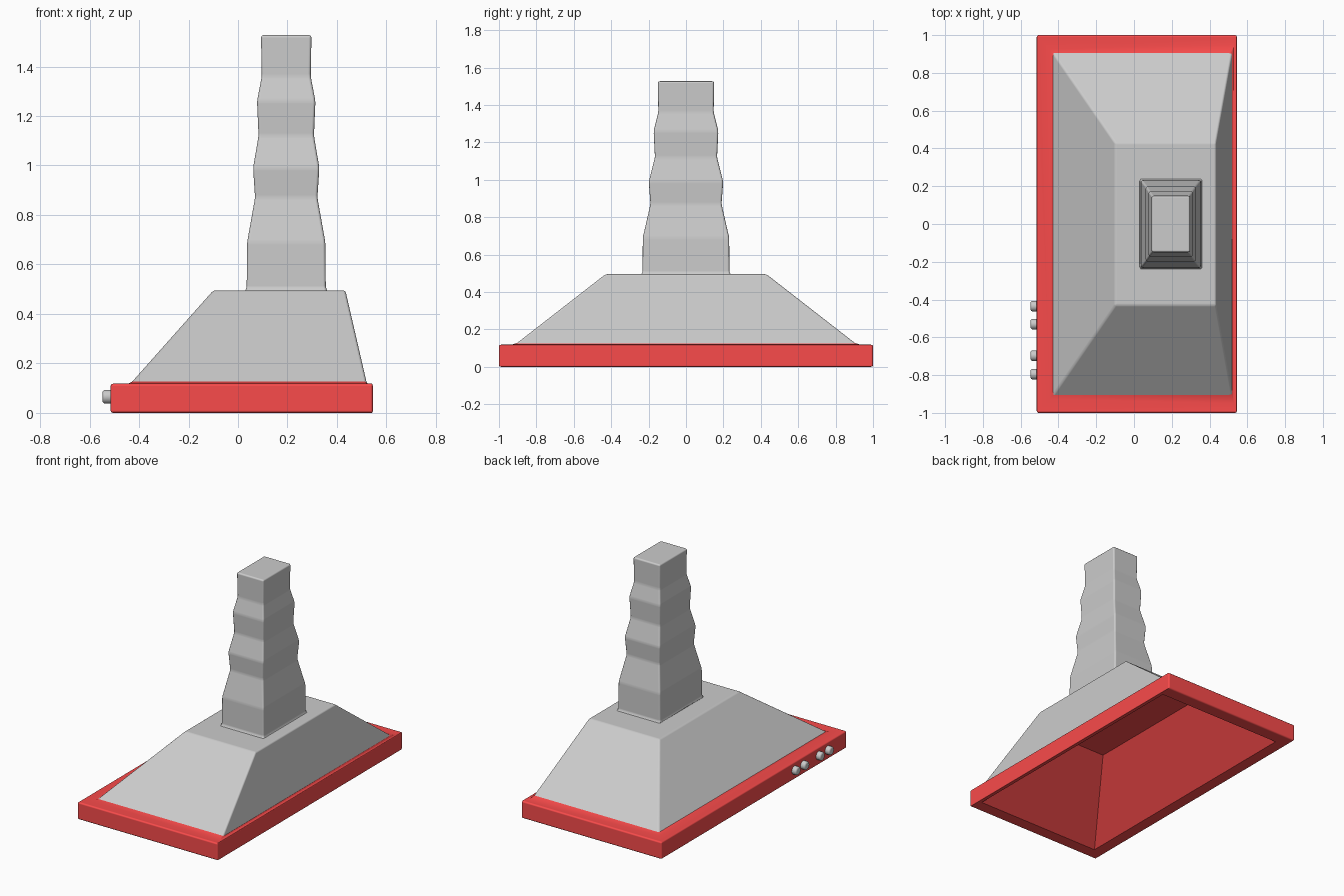
import bpy, math

if "Cube" in bpy.data.objects:
    bpy.data.objects.remove(bpy.data.objects["Cube"])

red = bpy.data.materials.new("red_paint")
red.diffuse_color = (0.95, 0.07, 0.07, 1)
red.use_nodes = True
red.node_tree.nodes["Principled BSDF"].inputs["Base Color"].default_value = red.diffuse_color


def finish(ob, width, segments, angle=32, mat=None):
    """Round edges sharper than the angle, keeping the panels flat-shaded."""
    bev = ob.modifiers.new("bevel", "BEVEL")
    bev.width, bev.segments = width, segments
    bev.limit_method, bev.angle_limit = "ANGLE", math.radians(angle)
    bev.harden_normals = True
    if mat:
        ob.data.materials.append(mat)
    for p in ob.data.polygons:
        p.use_smooth = True


def loft(name, rings, cap_start=False, cap_end=False):
    """Skin a stack of rectangles given as (x0, x1, half_y, z)."""
    verts, faces = [], []
    for x0, x1, y, z in rings:
        verts += [(x0, -y, z), (x1, -y, z), (x1, y, z), (x0, y, z)]
    for r in range(len(rings) - 1):
        for i in range(4):
            a, b = r * 4 + i, r * 4 + (i + 1) % 4
            faces.append((a, b, b + 4, a + 4))
    if cap_start:
        faces.append((3, 2, 1, 0))
    if cap_end:
        n = len(verts)
        faces.append((n - 4, n - 3, n - 2, n - 1))
    me = bpy.data.meshes.new(name)
    me.from_pydata(verts, [], faces)
    ob = bpy.data.objects.new(name, me)
    bpy.context.collection.objects.link(ob)
    return ob


# red frame
frame = loft("frame", [
    (-0.43, 0.52, 0.91, 0.0),
    (-0.515, 0.545, 1.0, 0.0),
    (-0.515, 0.545, 1.0, 0.118),
    (-0.445, 0.524, 0.925, 0.118),
    (-0.426, 0.517, 0.904, 0.127),
])
finish(frame, 0.01, 3, 50, red)

# sloped red lining inside the canopy, flat shaded
lining = loft("lining", [
    (-0.10, 0.43, 0.43, 0.37),
    (-0.43, 0.52, 0.91, 0.0),
], cap_start=True)
lining.data.materials.append(red)

# sloped grey canopy
canopy = loft("canopy", [
    (-0.435, 0.521, 0.915, 0.118),
    (-0.10, 0.434, 0.43, 0.495),
], cap_end=True)
finish(canopy, 0.01, 3)

# rippled chimney, tapering upwards: (half_x, half_y, z)
profile = [
    (0.166, 0.240, 0.494), (0.160, 0.232, 0.503), (0.158, 0.231, 0.69),
    (0.126, 0.190, 0.87), (0.134, 0.199, 0.99), (0.112, 0.166, 1.12),
    (0.118, 0.173, 1.26), (0.099, 0.148, 1.36), (0.102, 0.150, 1.527),
]
cx = 0.195
chimney = loft("chimney", [(cx - hx, cx + hx, hy, z) for hx, hy, z in profile],
               cap_end=True)
finish(chimney, 0.011, 3, 5)

# control buttons on the left edge
for i, y in enumerate((-0.435, -0.53, -0.697, -0.795)):
    bpy.ops.mesh.primitive_cylinder_add(
        vertices=32, radius=0.028, depth=0.05,
        location=(-0.523, y, 0.065), rotation=(0, math.pi / 2, 0))
    button = bpy.context.object
    button.name = f"button_{i + 1}"
    finish(button, 0.012, 3)
